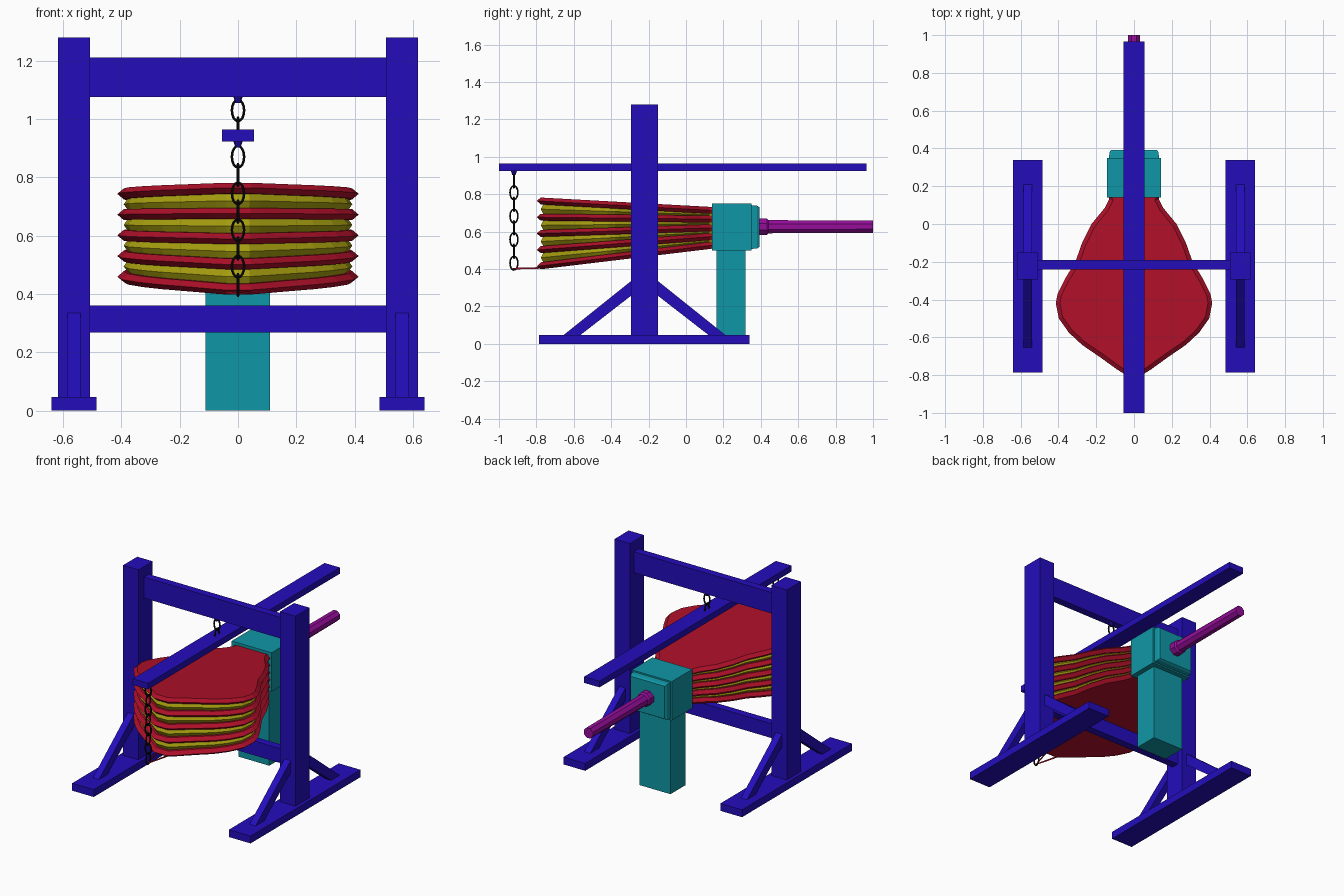
import bpy, bmesh, math
from mathutils import Vector

if "Cube" in bpy.data.objects:
    bpy.data.objects.remove(bpy.data.objects["Cube"])


def material(name, rgb):
    m = bpy.data.materials.new(name)
    m.diffuse_color = (*rgb, 1)
    m.use_nodes = True
    m.node_tree.nodes["Principled BSDF"].inputs["Base Color"].default_value = m.diffuse_color
    return m


BLUE = material("blue_paint", (0.017, 0.004, 0.5))
RED = material("red_board", (0.42, 0.005, 0.022))
YELLOW = material("yellow_leather", (0.38, 0.34, 0.005))
TEAL = material("teal_block", (0.005, 0.31, 0.38))
PURPLE = material("purple_pipe", (0.3, 0.004, 0.32))
BLACK = material("black_iron", (0.004, 0.004, 0.004))


def mesh_object(name, verts, faces, mat):
    me = bpy.data.meshes.new(name)
    me.from_pydata(verts, [], faces)
    bm = bmesh.new()
    bm.from_mesh(me)
    bmesh.ops.recalc_face_normals(bm, faces=bm.faces)
    bm.to_mesh(me)
    bm.free()
    me.materials.append(mat)
    ob = bpy.data.objects.new(name, me)
    bpy.context.collection.objects.link(ob)
    return ob


def loft(name, rings, mat):
    """Skin a stack of equal-length rings and cap both ends."""
    n = len(rings[0])
    faces = [(k * n + i, k * n + (i + 1) % n, (k + 1) * n + (i + 1) % n, (k + 1) * n + i)
             for k in range(len(rings) - 1) for i in range(n)]
    faces += [tuple(range(n)), tuple(range((len(rings) - 1) * n, len(rings) * n))]
    return mesh_object(name, [v for r in rings for v in r], faces, mat)


def box(name, x, y, z, mat):
    return loft(name, [[(x[0], y[0], h), (x[1], y[0], h), (x[1], y[1], h), (x[0], y[1], h)]
                       for h in z], mat)


def wire(name, pts, radius, mat, cyclic=False):
    cu = bpy.data.curves.new(name, 'CURVE')
    cu.dimensions = '3D'
    cu.bevel_depth, cu.bevel_resolution, cu.use_fill_caps = radius, 1, True
    sp = cu.splines.new('POLY')
    sp.points.add(len(pts) - 1)
    for p, co in zip(sp.points, pts):
        p.co = (*co, 1)
    sp.use_cyclic_u = cyclic
    cu.materials.append(mat)
    ob = bpy.data.objects.new(name, cu)
    bpy.context.collection.objects.link(ob)
    bpy.ops.object.select_all(action='DESELECT')
    ob.select_set(True)
    bpy.context.view_layer.objects.active = ob
    bpy.ops.object.convert(target='MESH')
    bpy.ops.object.shade_smooth_by_angle(angle=math.radians(50))
    return ob


def turned_y(name, profile, zc, sides, mat):
    """Low-poly turned part along y from (y, radius) pairs."""
    rings = [[(r * math.cos(a), y, zc + r * math.sin(a))
              for a in [(i + 0.5) * math.tau / sides for i in range(sides)]]
             for y, r in profile]
    return loft(name, rings, mat)


# Frame: feet, posts and diagonal braces on both sides
PY = -0.222
for side, s in (("left", -1), ("right", 1)):
    box(side + "_foot", (s * 0.485, s * 0.64), (-0.785, 0.34), (0, 0.048), BLUE)
    box(side + "_post", (s * 0.507, s * 0.618), (-0.295, -0.15), (0.04, 1.28), BLUE)
    for end, d in (("front", -1), ("back", 1)):
        prof = [(0.435, 0.045), (0.345, 0.045), (0.06, 0.266), (0.06, 0.345)]
        loft(f"{side}_{end}_brace",
             [[(s * x, PY + d * y, z) for y, z in prof] for x in (0.54, 0.584)], BLUE)

# Cross rails and the pumping lever
box("top_rail", (-0.51, 0.51), (-0.24, -0.19), (1.076, 1.212), BLUE)
box("lower_rail", (-0.51, 0.51), (-0.24, -0.19), (0.268, 0.361), BLUE)
box("lever", (-0.055, 0.055), (-1.0, 0.965), (0.924, 0.964), BLUE)

# Small eyes that hold the chains
for name, y, z in (("rail_eye", -0.215, 1.08), ("lever_eye", -0.92, 0.928)):
    loft(name, [[(r * math.cos(i * math.tau / 8), y + r * math.sin(i * math.tau / 8), h)
                 for i in range(8)] for r, h in ((0.017, z), (0.009, z - 0.025))], BLUE)


# Chains with alternating links
def chain(name, y, z_top, pitch, count):
    for k in range(count):
        pts = []
        for i in range(16):
            a = i * math.tau / 16
            w, h = 0.021 * math.cos(a), 0.037 * math.sin(a)
            pts.append((0 if k % 2 else w, y + (w if k % 2 else 0), z_top - k * pitch + h))
        wire(f"{name}_link_{k + 1}", pts, 0.005, BLACK, True)


chain("rail_chain", -0.215, 1.03, 0.062, 2)
chain("lever_chain", -0.92, 0.871, 0.0628, 8)

# Bellows outline, mirrored in x
half = [(0.13, 0.18), (0.132, 0.13), (0.155, 0.085), (0.225, 0.0), (0.275, -0.1),
        (0.31, -0.2), (0.365, -0.29), (0.405, -0.37), (0.414, -0.42), (0.398, -0.5),
        (0.345, -0.575), (0.275, -0.64), (0.18, -0.705), (0.09, -0.77), (0.045, -0.798)]
outline = [Vector(p) for p in half] + [Vector((-x, y)) for x, y in reversed(half)]


def inset(d):
    pts = []
    n = len(outline)
    for i, p in enumerate(outline):
        t = (outline[(i + 1) % n] - outline[i - 1]).normalized()
        pts.append(p + d * Vector((t.y, -t.x)) * -1)
    return pts


# Pick the inset direction that shrinks the outline
SIGN = 1 if abs(inset(0.02)[8].x) < 0.414 else -1


def fan_z(level, y):
    """Height of a board at y; level 0 is the bottom and 1 the top."""
    u = 0.14 - y
    low, high = 0.527 - 0.12 * u, 0.713 + 0.055 * u
    return low + (high - low) * level


def board(name, level, rim, edge, thick, mat):
    rings = []
    for d, f in ((edge, -1), (rim, 0), (edge, 1)):
        rings.append([(p.x, p.y, fan_z(level, p.y) + f * thick(p.y)) for p in inset(SIGN * d)])
    loft(name, rings, mat)


for k in range(5):
    board(f"bellows_board_{k + 1}", k / 4, 0, 0.022, lambda y: 0.0185, RED)
for k in range(4):
    board(f"bellows_fold_{k + 1}", (k + 0.5) / 4, 0.022, 0.04,
          lambda y: (fan_z(0.25, y) - fan_z(0, y)) / 2 - 0.01, YELLOW)

# Wire loop joining the lowest board to the chain
wire("pull_loop", [(-0.05, -0.74, 0.408), (-0.035, -0.8, 0.405), (0, -0.92, 0.402),
                   (0.035, -0.8, 0.405), (0.05, -0.74, 0.408)], 0.005, RED)

# Nozzle block on its stand
box("stand", (-0.112, 0.11), (0.163, 0.319), (0, 0.52), TEAL)
box("nozzle_block", (-0.143, 0.143), (0.14, 0.35), (0.498, 0.75), TEAL)
loft("nozzle_block_back",
     [[(-w, y, 0.624 - h), (w, y, 0.624 - h), (w, y, 0.624 + h), (-w, y, 0.624 + h)]
      for y, w, h in ((0.34, 0.133, 0.118), (0.38, 0.13, 0.114), (0.392, 0.122, 0.106))], TEAL)

# Collar and blast pipe
turned_y("pipe_collar", [(0.38, 0.047), (0.432, 0.047), (0.442, 0.038)], 0.626, 8, PURPLE)
turned_y("blast_pipe", [(0.43, 0.038), (1.0, 0.035)], 0.626, 8, PURPLE)
